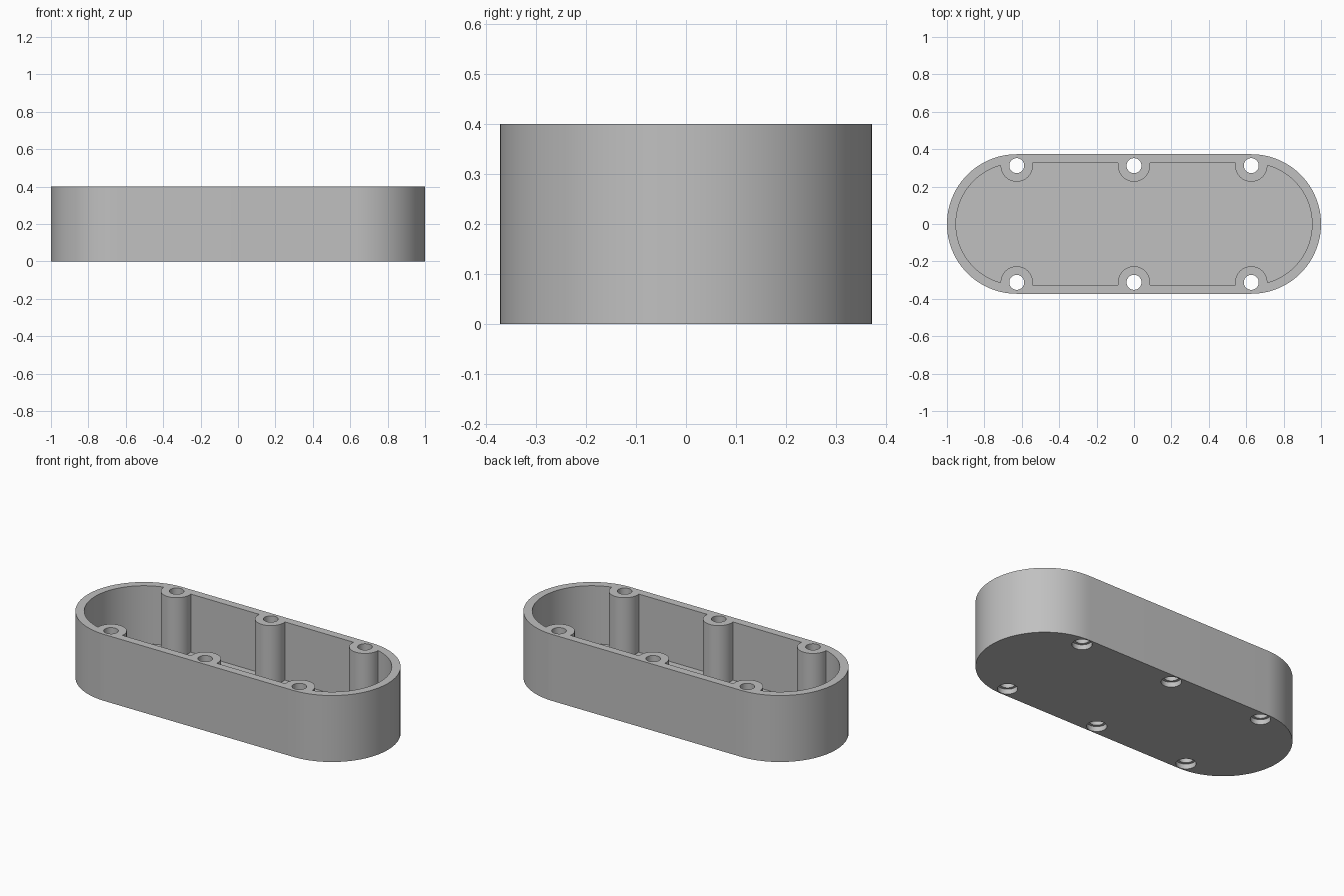
import bpy, bmesh
from math import cos, sin, pi, radians

cube = bpy.data.objects.get("Cube")
if cube:
    bpy.data.objects.remove(cube)

# Main dimensions
R, HEIGHT, WALL, FLOOR = 0.373, 0.4, 0.048, 0.05
END_X, BOSS_Y = 0.627, 0.312
BOSS_R, HOLE_R, BORE_R, BORE_DEPTH = 0.086, 0.04, 0.055, 0.03

grey = bpy.data.materials.new("plain grey")
grey.use_nodes = True
colour = (0.53, 0.53, 0.53, 1)
grey.diffuse_color = colour
grey.node_tree.nodes["Principled BSDF"].inputs["Base Color"].default_value = colour


def arc(cx, cy, r, start, sweep, steps):
    return [(cx + r * cos(start + sweep * i / steps),
             cy + r * sin(start + sweep * i / steps)) for i in range(steps + 1)]


def stadium(r):
    return arc(END_X, 0, r, -pi / 2, pi, 48) + arc(-END_X, 0, r, pi / 2, pi, 48)


def circle(x, y, r):
    return arc(x, y, r, 0, 2 * pi, 48)[:-1]


def prism(name, outlines, z0, z1):
    """Extrude one or more closed outlines into a single object."""
    bm = bmesh.new()
    for outline in outlines:
        face = bm.faces.new([bm.verts.new((x, y, z0)) for x, y in outline])
        out = bmesh.ops.extrude_face_region(bm, geom=[face])["geom"]
        top = [v for v in out if isinstance(v, bmesh.types.BMVert)]
        bmesh.ops.translate(bm, verts=top, vec=(0, 0, z1 - z0))
    bmesh.ops.recalc_face_normals(bm, faces=bm.faces)
    mesh = bpy.data.meshes.new(name)
    bm.to_mesh(mesh)
    bm.free()
    mesh.materials.append(grey)
    obj = bpy.data.objects.new(name, mesh)
    bpy.context.collection.objects.link(obj)
    return obj


def cut(target, cutter):
    """Subtract the cutter, apply the result and remove the cutter."""
    cutter.hide_render = True
    mod = target.modifiers.new("cut", "BOOLEAN")
    mod.operation, mod.solver, mod.object = "DIFFERENCE", "EXACT", cutter
    bpy.context.view_layer.update()
    graph = bpy.context.evaluated_depsgraph_get()
    mesh = bpy.data.meshes.new_from_object(target.evaluated_get(graph))
    target.modifiers.clear()
    target.data = mesh
    bpy.data.objects.remove(cutter)


spots = [(x, s * BOSS_Y) for x in (-END_X, 0, END_X) for s in (-1, 1)]

# Inner pocket, notched where the screw bosses stand
pocket = prism("pocket_cutter", [stadium(R - WALL)], FLOOR, HEIGHT + 0.1)
cut(pocket, prism("boss_cutter", [circle(x, y, BOSS_R) for x, y in spots],
                  FLOOR - 0.1, HEIGHT + 0.2))

# Round-ended tray with the pocket, screw holes and counterbores removed
tray = prism("tray_body", [stadium(R)], 0, HEIGHT)
cut(tray, pocket)
cut(tray, prism("hole_cutter", [circle(x, y, HOLE_R) for x, y in spots],
                -0.1, HEIGHT + 0.1))
cut(tray, prism("counterbore_cutter", [circle(x, y, BORE_R) for x, y in spots],
                -0.1, BORE_DEPTH))

# Smooth walls with sharp rims
bpy.ops.object.select_all(action="DESELECT")
tray.select_set(True)
bpy.context.view_layer.objects.active = tray
bpy.ops.object.shade_smooth_by_angle(angle=radians(30))
